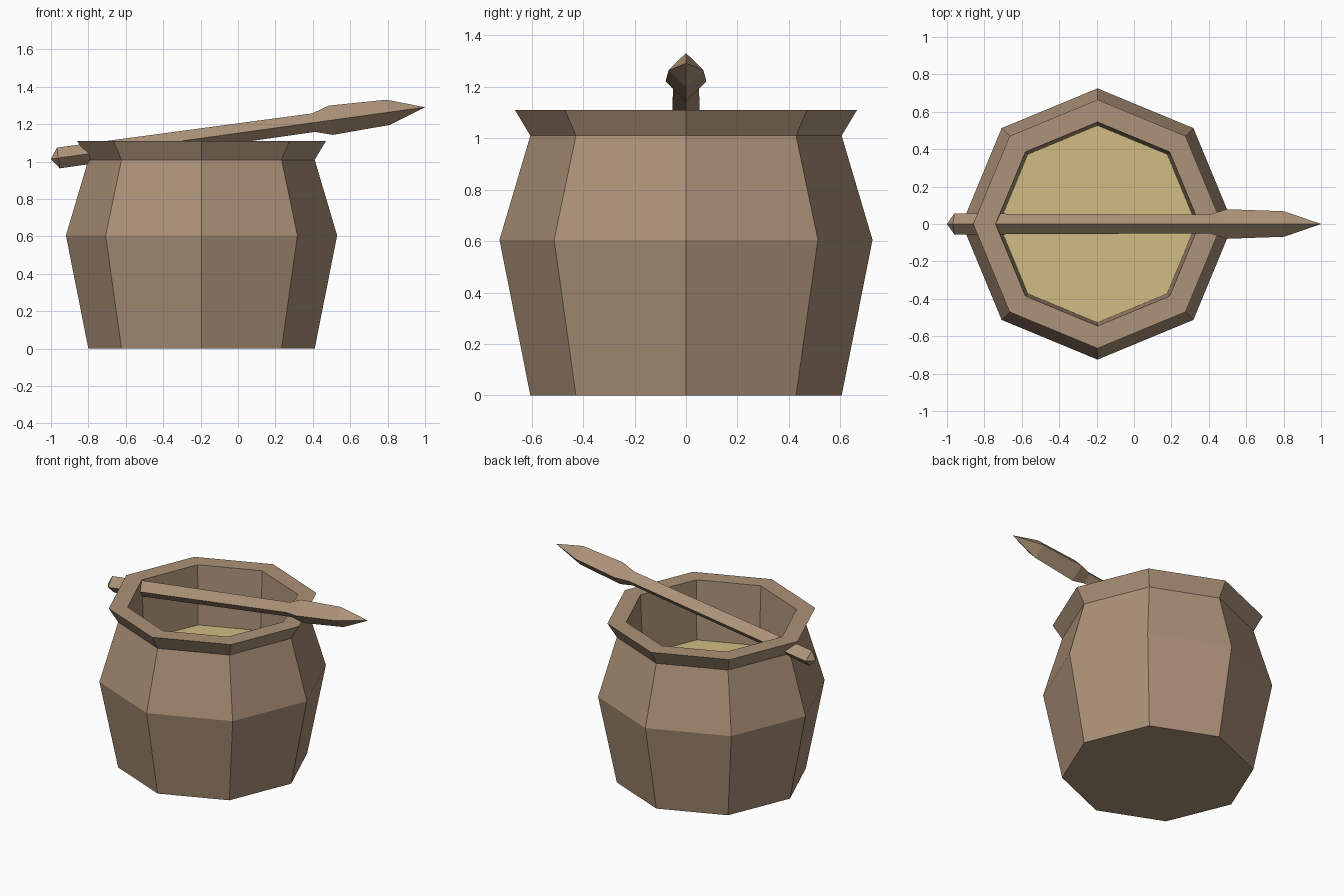
import bpy, bmesh
from math import sin, cos, pi, atan
from mathutils import Matrix, Vector

cube = bpy.data.objects.get("Cube")
if cube:
    bpy.data.objects.remove(cube, do_unlink=True)


def material(name, rgb):
    mat = bpy.data.materials.new(name)
    mat.use_nodes = True
    mat.diffuse_color = (*rgb, 1)
    mat.node_tree.nodes["Principled BSDF"].inputs["Base Color"].default_value = (*rgb, 1)
    return mat


def lathe(name, profile, sides, mat, matrix, cap_start=False, cap_end=False):
    """Revolve (radius, height) points about z; a zero radius makes a tip."""
    bm = bmesh.new()
    rings = []
    for r, h in profile:
        count = sides if r > 0 else 1
        rings.append([bm.verts.new((r * cos(2 * pi * i / sides),
                                    r * sin(2 * pi * i / sides), h))
                      for i in range(count)])
    for a, b in zip(rings, rings[1:]):
        for i in range(sides):
            j = (i + 1) % sides
            corners = [a[i % len(a)], a[j % len(a)], b[j % len(b)], b[i % len(b)]]
            bm.faces.new(list(dict.fromkeys(corners)))
    if cap_start:
        bm.faces.new(rings[0][::-1])
    if cap_end:
        bm.faces.new(rings[-1])
    bm.transform(matrix)
    mesh = bpy.data.meshes.new(name)
    bm.to_mesh(mesh)
    bm.free()
    mesh.materials.append(mat)
    obj = bpy.data.objects.new(name, mesh)
    bpy.context.collection.objects.link(obj)
    return obj


wood = material("brown wood", (0.413, 0.287, 0.188))
filling = material("pale yellow filling", (0.638, 0.515, 0.231))

POT = Matrix.Translation((-0.195, 0, 0))
FILL_Z = 0.70

# Eight-sided pot: bulging wall, flared rim, hollow inside
lathe("pot", [(0.605, 0), (0.725, 0.605), (0.605, 1.01), (0.665, 1.11),
              (0.545, 1.11), (0.527, FILL_Z)], 8, wood, POT, cap_start=True)

# Surface of the contents
lathe("filling", [(0.527, FILL_Z)], 8, filling, POT, cap_end=True)

# Diamond-section stick resting across the rim, swelling into a pointed head
tail, tip = Vector((-1, 0, 1.014)), Vector((1, 0, 1.291))
axis = tip - tail
tilt = pi / 2 - atan(axis.z / axis.x)
STICK = Matrix.Translation(tail) @ Matrix.Rotation(tilt, 4, 'Y')
lathe("stick", [(0, 0), (0.056, 0.04), (0.05, 1.417), (0.079, 1.51),
                (0.068, 1.82), (0, axis.length)], 4, wood, STICK)
